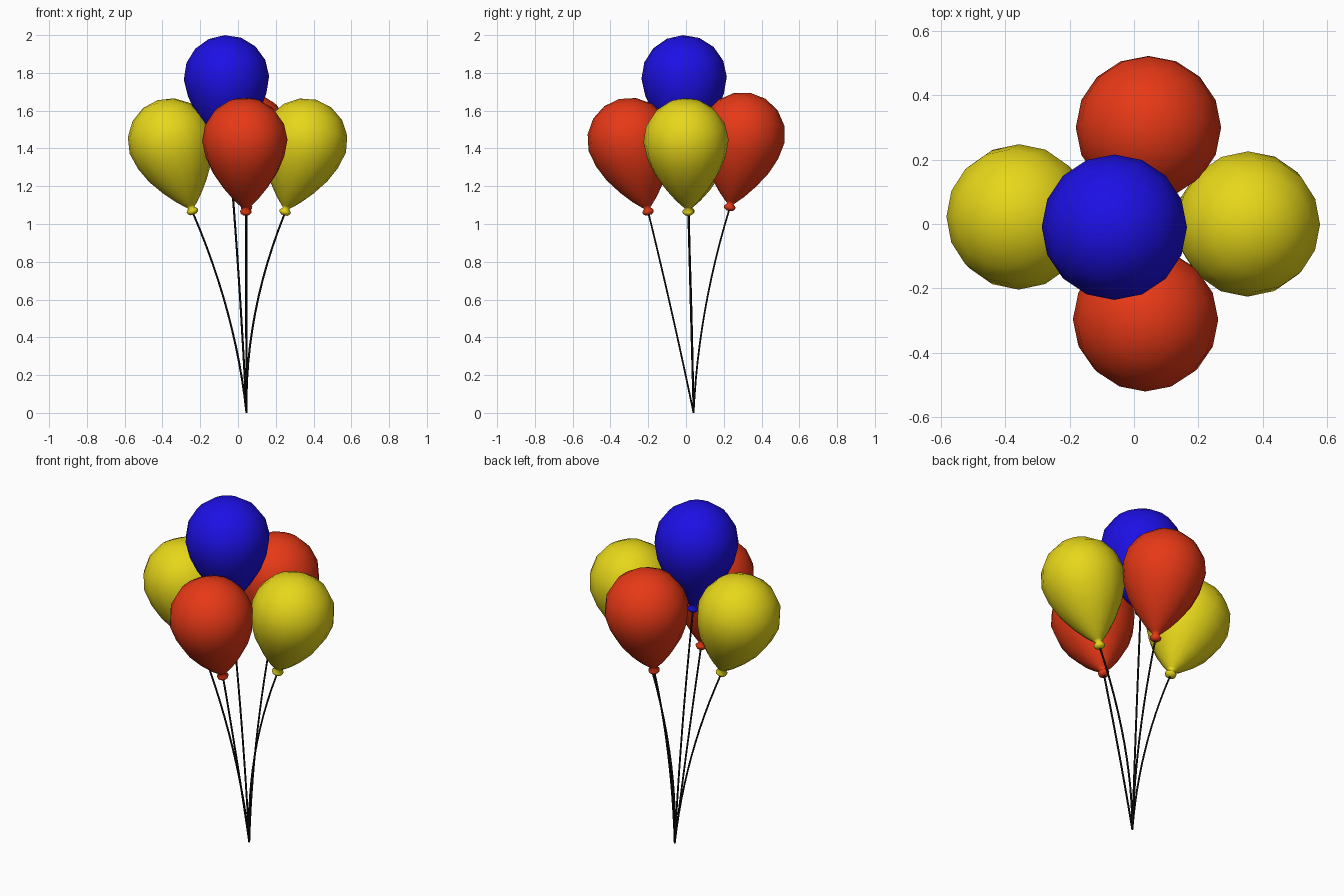
import bpy, bmesh, math
from mathutils import Vector

if "Cube" in bpy.data.objects:
    bpy.data.objects.remove(bpy.data.objects["Cube"])

SIDES = 16
R = 0.226
BASE = Vector((0.045, 0.04, 0.0))


def material(name, rgb):
    m = bpy.data.materials.new(name)
    m.diffuse_color = (*rgb, 1)
    m.use_nodes = True
    m.node_tree.nodes["Principled BSDF"].inputs["Base Color"].default_value = m.diffuse_color
    return m


YELLOW = material("yellow", (0.80, 0.68, 0.01))
RED = material("red", (0.80, 0.04, 0.008))
BLUE = material("blue", (0.012, 0.005, 0.78))
BLACK = material("black", (0.005, 0.005, 0.005))

# Balloon profile (radius, height from widest point): dome, taper, neck, lip
PROFILE = [(R * math.cos(math.radians(a)), R * math.sin(math.radians(a)))
           for a in (67.5, 45, 22.5, 0)]
PROFILE += [(0.208, -0.09), (0.172, -0.175), (0.118, -0.258), (0.066, -0.322),
            (0.030, -0.358), (0.017, -0.370), (0.031, -0.386),
            (0.028, -0.398), (0.016, -0.408)]


def finish(name, bm, mat):
    bmesh.ops.recalc_face_normals(bm, faces=bm.faces)
    mesh = bpy.data.meshes.new(name)
    bm.to_mesh(mesh)
    bm.free()
    mesh.materials.append(mat)
    mesh.shade_smooth()
    ob = bpy.data.objects.new(name, mesh)
    bpy.context.collection.objects.link(ob)
    return ob


def balloon(name, centre, knot, mat):
    """Revolve the profile, then lean it along the line from knot to centre."""
    bm = bmesh.new()
    rings = []
    for r, z in PROFILE:
        rings.append([bm.verts.new((r * math.cos(2 * math.pi * i / SIDES),
                                    r * math.sin(2 * math.pi * i / SIDES), z))
                      for i in range(SIDES)])
    for a, b in zip(rings, rings[1:]):
        for i in range(SIDES):
            j = (i + 1) % SIDES
            bm.faces.new((a[i], b[i], b[j], a[j]))
    top = bm.verts.new((0, 0, R))
    for i in range(SIDES):
        bm.faces.new((top, rings[0][i], rings[0][(i + 1) % SIDES]))
    bm.faces.new(rings[-1])
    ob = finish(name, bm, mat)
    axis = Vector(centre) - Vector(knot)
    ob.rotation_mode = 'QUATERNION'
    ob.rotation_quaternion = Vector((0, 0, 1)).rotation_difference(axis)
    ob.location = centre


def string(name, knot, bend):
    """Thin tube along a gentle arc from the shared base to the knot."""
    end = Vector(knot)
    control = (BASE + end) / 2 + Vector((bend[0], bend[1], 0))
    bm = bmesh.new()
    rings = []
    for k in range(13):
        t = k / 12
        p = BASE * (1 - t) ** 2 + control * 2 * t * (1 - t) + end * t * t
        rings.append([bm.verts.new(p + 0.0055 * Vector((math.cos(a), math.sin(a), 0)))
                      for a in (i * math.pi / 3 for i in range(6))])
    for a, b in zip(rings, rings[1:]):
        for i in range(6):
            j = (i + 1) % 6
            bm.faces.new((a[i], a[j], b[j], b[i]))
    bm.faces.new(rings[0])
    bm.faces.new(rings[-1])
    finish(name, bm, BLACK)


# name, centre of widest ring, knot position, string bend, colour
BUNCH = [
    ("left", (-0.358, 0.022, 1.44), (-0.237, 0.015, 1.055), (0.085, 0.0), YELLOW),
    ("right", (0.354, 0.0, 1.44), (0.245, 0.012, 1.05), (-0.11, 0.0), YELLOW),
    ("front", (0.036, -0.297, 1.443), (0.042, -0.198, 1.055), (0.0, 0.01), RED),
    ("back", (0.045, 0.300, 1.472), (0.045, 0.230, 1.08), (0.0, -0.07), RED),
    ("top", (-0.061, -0.010, 1.774), (-0.045, 0.0, 1.37), (0.012, 0.01), BLUE),
]
for label, centre, knot, bend, mat in BUNCH:
    balloon(label + "_balloon", centre, knot, mat)
    string(label + "_string", knot, bend)
